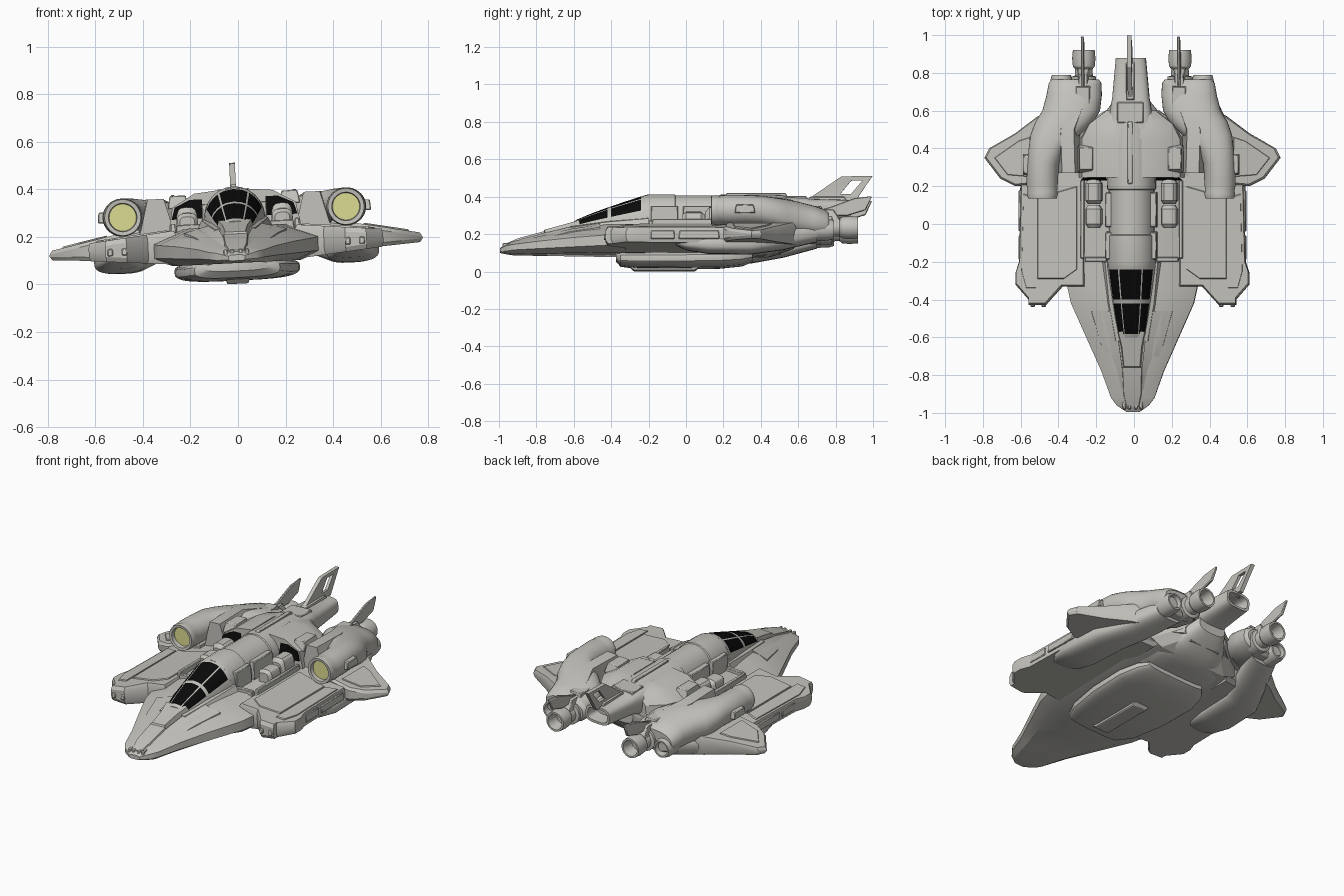
import bpy, bmesh, math

ROLL = -0.05  # the craft rests with a slight bank


def material(name, rgb):
    m = bpy.data.materials.new(name)
    m.diffuse_color = (*rgb, 1)
    return m


GREY = material("hull grey", (0.55, 0.54, 0.50))
BLACK = material("glass black", (0.003, 0.003, 0.003))
YELLOW = material("intake yellow", (0.72, 0.72, 0.29))


def loft(name, rings, mirror=False, mats=(GREY,), rule=None, start_mat=0, cyclic=False, bevel=0):
    """Skin a row of equal-length point rings, with end caps unless cyclic."""
    bm = bmesh.new()
    vs = [[bm.verts.new(p) for p in r] for r in rings]
    n = len(rings[0])
    for i in range(len(vs) if cyclic else len(vs) - 1):
        a, b = vs[i], vs[(i + 1) % len(vs)]
        for j in range(n):
            k = (j + 1) % n
            f = bm.faces.new((a[j], a[k], b[k], b[j]))
            f.material_index = rule(i, j) if rule else 0
    if not cyclic:
        bm.faces.new(vs[0]).material_index = start_mat
        bm.faces.new(vs[-1])
    bmesh.ops.recalc_face_normals(bm, faces=bm.faces)
    me = bpy.data.meshes.new(name)
    bm.to_mesh(me)
    bm.free()
    for m in mats:
        me.materials.append(m)
    ob = bpy.data.objects.new(name, me)
    bpy.context.collection.objects.link(ob)
    if bevel:
        b = ob.modifiers.new("bevel", "BEVEL")
        b.width, b.segments = bevel, 1
    if mirror:
        ob.modifiers.new("mirror", "MIRROR")
    ob.rotation_euler[1] = ROLL
    return ob


def oval(x, y, z, rx, rz, power=1.0, n=28):
    """Ring across y; power below 1 makes it squarer."""
    pts = []
    for i in range(n):
        a = 2 * math.pi * i / n
        c, s = math.cos(a), math.sin(a)
        pts.append((x + rx * math.copysign(abs(c) ** power, c), y,
                    z + rz * math.copysign(abs(s) ** power, s)))
    return pts


def box(name, x, y, z, taper=0.85, mirror=True, bevel=0.004):
    """Box from (min, max) ranges, its top narrowed by taper."""
    cx, cy = sum(x) / 2, sum(y) / 2
    rings = []
    for h, t in ((z[0], 1), (z[1], taper)):
        rings.append([(cx + (px - cx) * t, cy + (py - cy) * t, h)
                      for px, py in ((x[0], y[0]), (x[1], y[0]), (x[1], y[1]), (x[0], y[1]))])
    return loft(name, rings, mirror, bevel=bevel)


def plate(name, outline, top, bottom, edge=0.02, inset=0.94):
    """Wing slab with chamfered rim; top and bottom are heights as functions of x."""
    cx = sum(p[0] for p in outline) / len(outline)
    cy = sum(p[1] for p in outline) / len(outline)
    rings = []
    for t, fn, d in ((inset, bottom, 0), (1, bottom, edge), (1, top, -edge), (inset, top, 0)):
        pts = [(cx + (x - cx) * t, cy + (y - cy) * t) for x, y in outline]
        rings.append([(x, y, fn(x) + d) for x, y in pts])
    return loft(name, rings, True)


def prism_y(name, profile, stations, mirror=True, mats=(GREY,)):
    """x-z profile run along y; stations are (y, x scale, z scale about 0.2)."""
    return loft(name, [[(x * sx, y, 0.2 + (z - 0.2) * sz) for x, z in profile]
                       for y, sx, sz in stations], mirror, mats)


# Main hull: y, half width, bottom, lower rim, upper rim, top, top half width
HULL = [(-0.995, .035, .10, .105, .12, .125, .02), (-0.96, .085, .095, .105, .135, .145, .03),
        (-0.92, .115, .09, .11, .14, .16, .045), (-0.78, .165, .09, .115, .155, .185, .09),
        (-0.6, .245, .09, .12, .17, .225, .13), (-0.42, .325, .09, .125, .18, .245, .17),
        (-0.33, .345, .09, .125, .185, .245, .19), (0.25, .36, .09, .125, .2, .235, .30),
        (0.5, .30, .10, .13, .25, .29, .25), (0.6, .14, .17, .22, .27, .31, .10)]
loft("main_hull", [[(t, y, zt), (w, y, eh), (w, y, el), (w * .75, y, zb),
                    (-w * .75, y, zb), (-w, y, el), (-w, y, eh), (-t, y, zt)]
                   for y, w, zb, el, eh, zt, t in HULL])

# Nose ridge leading up to the windscreen, with flanking armour
loft("nose_ridge", [[(w * 1.4, y, .12), (w, y, z), (-w, y, z), (-w * 1.4, y, .12)]
                    for y, w, z in ((-.97, .03, .145), (-.9, .045, .175), (-.76, .05, .213),
                                    (-.755, .042, .222), (-.65, .052, .25), (-.57, .07, .272))])
loft("nose_armour", [[(a, y, .12), (a, y, z), (b, y, z - .03), (b + .012, y, .12)]
                     for y, a, b, z in ((-.9, .04, .07, .170), (-.78, .05, .115, .198),
                                        (-.62, .07, .17, .235), (-.46, .1, .215, .256))], True)
for x in (.018, .045):
    box("nose_sensor", (x - .01, x + .01), (-.985, -.93), (.10, .15), .8)

# Canopy: glass cells between frame strips
ANG = [0, 22, 34, 46, 58, 62, 72, 90, 108, 118, 122, 134, 146, 158, 180]
GLASS = (2, 3, 4, 6, 7, 8, 9, 11, 12, 13)


def arch(y, w, base, top, low=.15, angles=ANG):
    return [(w, y, low)] + [(w * math.cos(math.radians(a)), y,
                             base + (top - base) * math.sin(math.radians(a)))
                            for a in angles] + [(-w, y, low)]


def canopy_ring(y):
    t = (y + .60) / .38
    return arch(y, .07 + .058 * t ** .8, .225 + .05 * t, .268 + .14 * t ** .85)


loft("canopy", [canopy_ring(y) for y in (-.60, -.582, -.5, -.42, -.40, -.32, -.24, -.22)],
     mats=(GREY, BLACK), rule=lambda i, j: int(i in (1, 2, 4, 5) and j in GLASS))
prism_y("canopy_sill", [(.09, .18), (.09, .28), (.14, .27), (.185, .18)],
        [(-.62, .6, .5), (-.42, .85, .85), (-.2, 1, 1.1)])

# Cabin barrel behind the canopy
FINE = [i * 15 for i in range(13)]
loft("cabin_barrel", [arch(y, w, .28, z, .15, FINE) for y, w, z in
                      ((-.225, .125, .407), (-.2, .128, .413), (-.06, .128, .413), (-.055, .12, .408),
                       (.18, .12, .408), (.185, .128, .412), (.5, .125, .41), (.6, .10, .395))])
box("spine_rib", (-.014, .014), (.2, .55), (.39, .42), .9, mirror=False)
box("spine_hatch", (-.075, .075), (.53, .65), (.36, .402), .9, mirror=False)
for y0, y1 in ((-.19, -.04), (-.02, .17)):
    box("cabin_side_box", (.10, .137), (y0, y1), (.22, .345), .95)

# Open bays beside the cabin
for y0, y1, h in ((-.02, .1, .31), (.105, .235, .335)):
    loft("bay_pod", [oval(.2, y, .26, .045 * t, (h - .26) * t, .6, 16)
                     for y, t in ((y0, .7), (y0 + .02, 1), (y1 - .02, 1), (y1, .7))], True)
box("bay_rail", (.25, .272), (-.19, .24), (.2, .268), .95)
box("bay_front_rail", (.13, .25), (-.2, -.175), (.2, .262), .95)

# Shoulders with dark forward vents
prism_y("shoulder", [(.06, .18), (.06, .40), (.165, .39), (.26, .335), (.29, .18)],
        [(.245, 1, 1), (.45, 1.0, 1), (.53, .85, .97), (.6, .5, .9)])
loft("shoulder_vent", [[(x, y + (z - .28) * .2, z) for x, z in
                        ((.13, .285), (.135, .375), (.165, .375), (.25, .335), (.265, .285))]
                       for y in (.228, .237)], True, (BLACK,))
prism_y("nacelle_bridge", [(.25, .19), (.30, .375), (.37, .375), (.42, .19)],
        [(.27, .98, 1), (.5, 1, 1), (.62, .85, .85)])
box("bridge_cap", (.19, .28), (.27, .42), (.33, .385), .75)

# Forward wings and aft winglets
plate("forward_wing", [(.25, -.33), (.37, -.33), (.46, -.43), (.55, -.43), (.55, -.40), (.62, -.32),
                       (.62, -.26), (.60, -.2), (.59, .22), (.55, .45), (.25, .5)],
      lambda x: .235 - .1 * (x - .3), lambda x: .10 + .09 * (x - .3), .02, .96)
plate("aft_winglet", [(.40, .22), (.62, .2), (.70, .24), (.785, .35), (.76, .40),
                      (.62, .48), (.50, .57), (.40, .62)],
      lambda x: .245 - .2 * (x - .45), lambda x: .12 + .06 * (x - .45), .015)
plate("wing_armour", [(.29, -.24), (.36, -.29), (.50, -.29), (.50, .14), (.29, .2)],
      lambda x: .241 - .1 * (x - .3), lambda x: .20 - .1 * (x - .3), .005, .985)
plate("wing_edge_armour", [(.508, -.34), (.56, -.34), (.585, -.25), (.575, .16), (.508, .14)],
      lambda x: .241 - .1 * (x - .3), lambda x: .19 - .1 * (x - .3), .005, .98)
plate("winglet_armour", [(.54, .25), (.66, .26), (.73, .35), (.60, .44), (.54, .46)],
      lambda x: .251 - .2 * (x - .45), lambda x: .21 - .2 * (x - .45), .004, .97)
for y0, y1 in ((-.19, -.06), (-.04, .18)):
    box("wing_edge_block", (.57, .603), (y0, y1), (.145, .19), .95)
for x in (.47, .53):
    box("wing_tip_gun", (x - .012, x + .012), (-.44, -.38), (.145, .175), .9)

# Curved engine nacelles with yellow intake discs: x, y, z, x radius, z radius
NACELLE = [(.47, .16, .305, .057, .057), (.47, .137, .305, .060, .060), (.47, .135, .305, .076, .076),
           (.47, .16, .305, .082, .08), (.47, .175, .305, .078, .076), (.472, .21, .305, .083, .08),
           (.467, .32, .305, .084, .08), (.445, .40, .303, .098, .08), (.405, .47, .29, .13, .085),
           (.355, .54, .272, .155, .095), (.32, .6, .26, .153, .097), (.305, .68, .247, .147, .09),
           (.30, .745, .238, .14, .078), (.30, .765, .235, .125, .06)]
loft("engine_nacelle", [oval(*s, power=1 if i < 7 else .85, n=36) for i, s in enumerate(NACELLE)],
     True, (GREY, YELLOW), start_mat=1)
box("nacelle_side_pod", (.53, .575), (.26, .37), (.285, .33), .85)
box("nacelle_top_panel", (.21, .3), (.60, .74), (.26, .335), .8)

# Rounded bodies under the wings
loft("under_wing_body", [oval(*s, power=.7) for s in (
    (.49, -.06, .13, .05, .012), (.49, .0, .125, .09, .035), (.49, .12, .12, .11, .05),
    (.48, .35, .12, .11, .052), (.41, .52, .15, .10, .055), (.34, .70, .19, .09, .05))], True)


def nozzle(name, x, z, y0, profile, mirror=True):
    loft(name, [oval(x, y0 + dy, z, r, r) for dy, r in profile], mirror)


# Exhausts
nozzle("main_nozzle", .255, .222, .72, [(0, .066), (.06, .066), (.065, .048), (.10, .046), (.115, .058),
                                        (.155, .062), (.2, .058), (.2, .047), (.13, .035)])
nozzle("outer_nozzle", .375, .205, .68, [(0, .06), (.08, .058), (.11, .05), (.11, .04), (.05, .03)])

# Central tail with hollow end
loft("tail_boom", [oval(0, y, z, w, h, .6) for y, z, w, h in
                   ((.45, .31, .13, .09), (.64, .325, .105, .07), (.66, .325, .1, .062),
                    (.88, .33, .08, .052), (.88, .33, .066, .038), (.80, .33, .055, .03))])
box("tail_fin_root", (-.025, .025), (.64, .87), (.36, .4), .8, mirror=False)


def yz_ring(x, pts):
    return [(x, y, z) for y, z in pts]


# Tail fin with a slanted slot, and small side fins
OUT = [(.65, .385), (.83, .508), (.997, .512), (.905, .375)]
SLOT = [(.825, .415), (.885, .488), (.945, .488), (.882, .415)]
loft("tail_fin", [yz_ring(-.012, OUT), yz_ring(.012, OUT), yz_ring(.009, SLOT), yz_ring(-.009, SLOT)],
     cyclic=True)
SIDE = [(.62, .29), (.77, .332), (.90, .38), (.995, .39), (.96, .315), (.86, .285)]
loft("side_fin", [yz_ring(.247, SIDE), yz_ring(.263, SIDE)], True, bevel=.004)
box("side_fin_root", (.22, .29), (.62, .83), (.25, .318), .6)

# Belly pod and keel
loft("belly_pod", [oval(0, y, z, w, h, .6, 32) for y, z, w, h in
                   ((-.375, .075, .13, .018), (-.35, .065, .18, .036), (-.26, .06, .225, .043),
                    (-.05, .06, .26, .044), (.18, .062, .265, .042), (.30, .068, .235, .036),
                    (.355, .075, .19, .02))])
box("belly_keel", (-.045, .045), (-.28, .05), (.003, .05), 1.3, mirror=False)
loft("rear_belly", [oval(0, y, z, w, h, .7) for y, z, w, h in
                    ((.28, .11, .24, .035), (.45, .13, .24, .05), (.57, .18, .16, .06),
                     (.66, .26, .09, .05))])

# Smooth curved surfaces while keeping panel edges crisp
bpy.ops.object.select_all(action="SELECT")
bpy.context.view_layer.objects.active = bpy.context.scene.objects[0]
bpy.ops.object.shade_smooth_by_angle(angle=math.radians(28))
